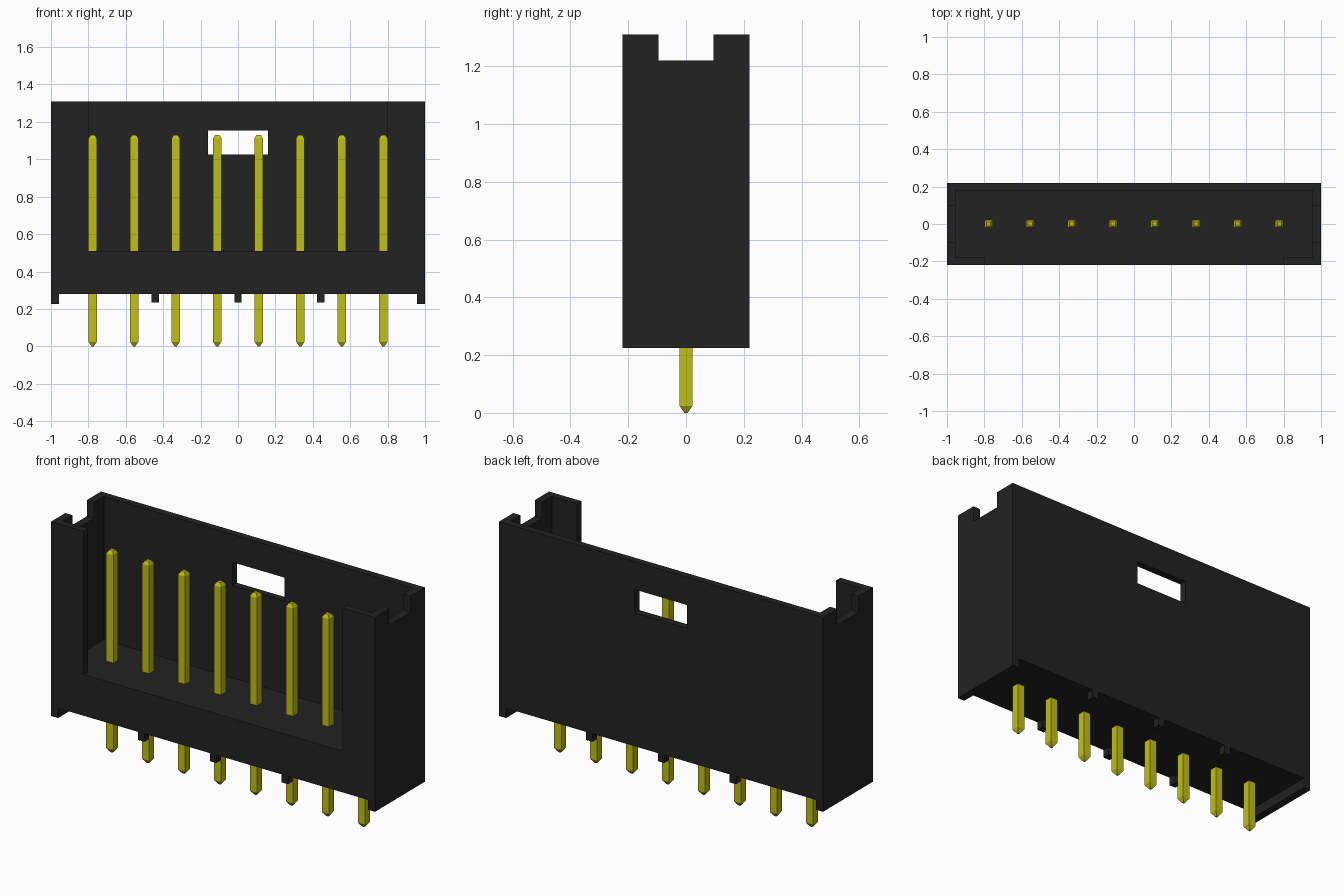
import bpy, bmesh

cube = bpy.data.objects.get("Cube")
if cube:
    bpy.data.objects.remove(cube, do_unlink=True)


def material(name, color):
    m = bpy.data.materials.new(name)
    m.diffuse_color = (*color, 1)
    m.use_nodes = True
    bsdf = m.node_tree.nodes["Principled BSDF"]
    bsdf.inputs["Base Color"].default_value = (*color, 1)
    bsdf.inputs["Roughness"].default_value = 0.6
    return m


black = material("black plastic", (0.016, 0.016, 0.016))
gold = material("yellow metal", (0.53, 0.53, 0.007))


def make_object(name, bm, mat):
    bmesh.ops.recalc_face_normals(bm, faces=bm.faces)
    mesh = bpy.data.meshes.new(name)
    bm.to_mesh(mesh)
    bm.free()
    mesh.materials.append(mat)
    ob = bpy.data.objects.new(name, mesh)
    bpy.context.collection.objects.link(ob)
    return ob


def box(name, x, y, z, mat=black):
    """Box between the (low, high) limits of each axis."""
    bm = bmesh.new()
    bmesh.ops.create_cube(bm, size=1)
    for v in bm.verts:
        v.co = [r[0] if c < 0 else r[1] for c, r in zip(v.co, (x, y, z))]
    return make_object(name, bm, mat)


def cut(target, *limits):
    """Subtract a box from the target."""
    cutter = box("cutter", *limits)
    cutter.hide_render = True
    mod = target.modifiers.new("cut", "BOOLEAN")
    mod.operation = "DIFFERENCE"
    mod.solver = "EXACT"
    mod.object = cutter
    bpy.context.view_layer.objects.active = target
    bpy.ops.object.modifier_apply(modifier=mod.name)
    bpy.data.objects.remove(cutter, do_unlink=True)


TOP, FLOOR, BASE, FOOT = 1.31, 0.51, 0.28, 0.225
HALF_D, IN_X, IN_Y = 0.22, 0.955, 0.18

# Housing: one block with the cavity, openings and underside cut out
housing = box("housing", (-1, 1), (-HALF_D, HALF_D), (FOOT, TOP))
cut(housing, (-IN_X, IN_X), (-IN_Y, IN_Y), (FLOOR, 1.5))          # cavity
cut(housing, (-0.8, 0.8), (-0.4, -0.1), (FLOOR, 1.5))             # front opening
cut(housing, (-1.2, 1.2), (-0.095, 0.095), (1.22, 1.5))           # end notches
cut(housing, (-0.16, 0.16), (0.1, 0.4), (1.025, 1.155))           # latch window
cut(housing, (-0.957, 0.957), (-0.4, 0.4), (0.1, BASE))           # leaves end feet

# Standoff nubs along both bottom edges
for i, x in enumerate((-0.443, 0, 0.443)):
    for side, y in (("front", (-HALF_D, -0.18)), ("back", (0.18, HALF_D))):
        box(f"{side}_nub_{i + 1}", (x - 0.02, x + 0.02), y, (0.235, BASE))

# Square pins with tapered ends
PIN_PROFILE = [(0.006, 0), (0.022, 0.024), (0.022, 1.112), (0.011, 1.13)]


def pin(name, x):
    bm = bmesh.new()
    rings = [[bm.verts.new((x + sx * r, sy * r, z))
              for sx, sy in ((-1, -1), (1, -1), (1, 1), (-1, 1))]
             for r, z in PIN_PROFILE]
    for a, b in zip(rings, rings[1:]):
        for k in range(4):
            n = (k + 1) % 4
            bm.faces.new((a[k], a[n], b[n], b[k]))
    bm.faces.new(rings[0])
    bm.faces.new(rings[-1])
    make_object(name, bm, gold)


for i in range(8):
    pin(f"pin_{i + 1}", (i - 3.5) * 0.222)
